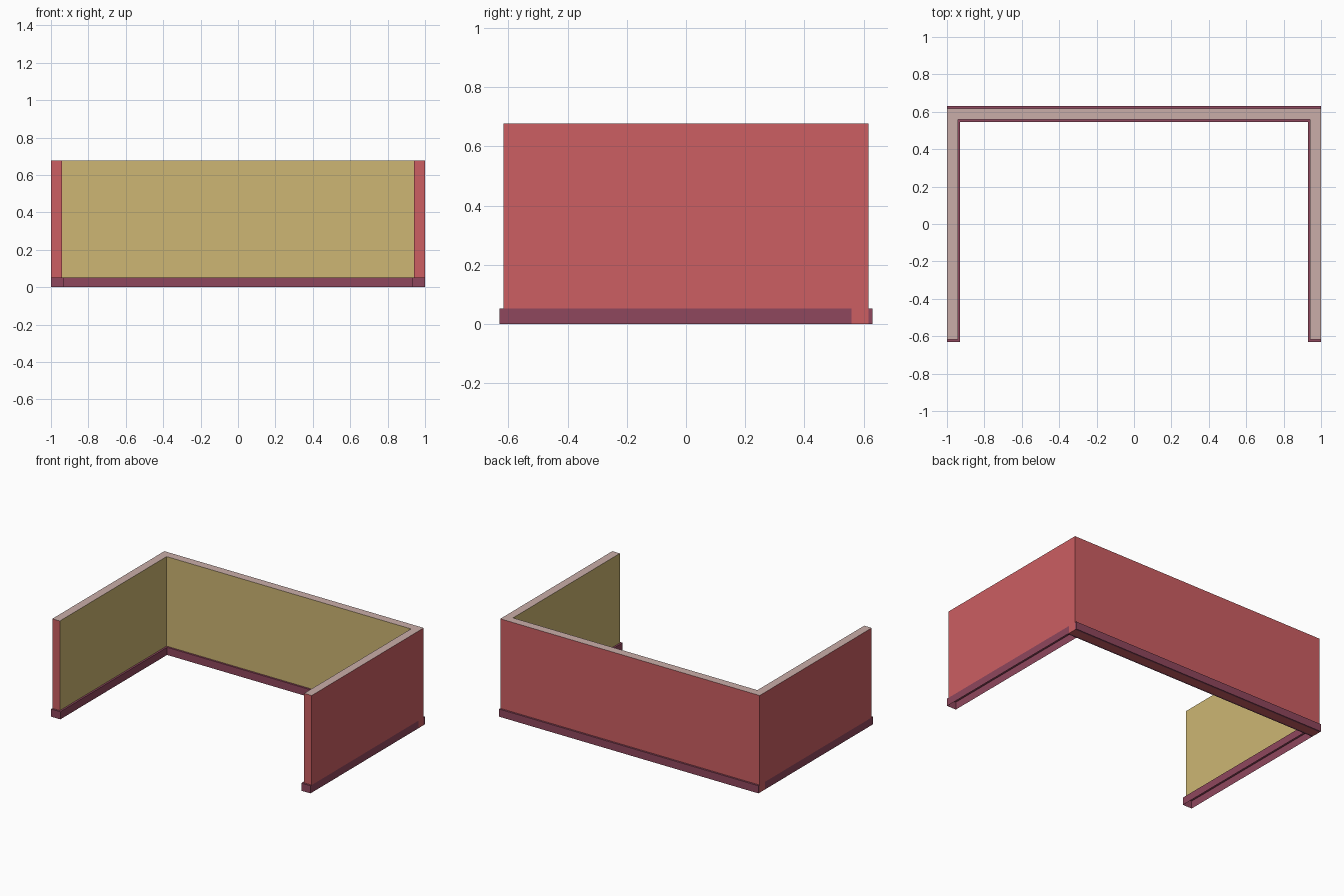
import bpy, bmesh

if "Cube" in bpy.data.objects:
    bpy.data.objects.remove(bpy.data.objects["Cube"])


def material(name, rgb):
    m = bpy.data.materials.new(name)
    lin = [(c / 255 / 12.92) if c < 11 else ((c / 255 + 0.055) / 1.055) ** 2.4 for c in rgb]
    m.diffuse_color = (*lin, 1)
    m.use_nodes = True
    m.node_tree.nodes["Principled BSDF"].inputs["Base Color"].default_value = m.diffuse_color
    return m


RED = material("red outer paint", (204, 94, 98))
YELLOW = material("yellow inner paint", (205, 182, 115))
PURPLE = material("purple baseboard", (143, 71, 93))
CAP = material("pale pink wall top", (202, 174, 169))


def box(name, lo, hi, mats, rule=None, drop=None):
    """Box between two corners; rule(normal) picks a slot, drop(normal) removes faces."""
    bm = bmesh.new()
    bmesh.ops.create_cube(bm, size=1)
    for v in bm.verts:
        v.co = [l + (c + 0.5) * (h - l) for c, l, h in zip(v.co, lo, hi)]
    bm.normal_update()
    for f in bm.faces:
        f.material_index = rule(f.normal) if rule else 0
    if drop:
        bmesh.ops.delete(bm, geom=[f for f in bm.faces if drop(f.normal)], context='FACES')
    me = bpy.data.meshes.new(name)
    bm.to_mesh(me)
    bm.free()
    for m in mats:
        me.materials.append(m)
    ob = bpy.data.objects.new(name, me)
    bpy.context.collection.objects.link(ob)
    return ob


TOP, BASE = 0.677, 0.053          # wall and baseboard heights
IN_X, IN_Y, OUT_Y = 0.942, 0.559, 0.617
LIP = 0.013                       # baseboard overhang
walls = [RED, YELLOW, CAP]

# Back wall: reaches the floor, yellow inside, pale top edge
box("back_wall", (-1, IN_Y, 0), (1, OUT_Y, TOP), walls,
    lambda n: 2 if n.z > 0.5 else 1 if n.y < -0.5 else 0)

# Baseboard strips on both faces of the back wall
box("back_baseboard_outer", (-1, OUT_Y, 0), (1, OUT_Y + LIP, BASE), [PURPLE],
    drop=lambda n: n.y < -0.5)
box("back_baseboard_inner", (-1, IN_Y - LIP, 0), (1, IN_Y, BASE), [PURPLE],
    drop=lambda n: n.y > 0.5 or abs(n.x) > 0.5)

# Side walls standing on open-bottomed baseboards
for side, s in (("left", -1), ("right", 1)):
    xs = sorted((s, s * IN_X))
    box(side + "_wall", (xs[0], -OUT_Y, BASE), (xs[1], IN_Y, TOP), walls,
        lambda n, s=s: 2 if n.z > 0.5 else 1 if n.x * s < -0.5 else 0,
        drop=lambda n: n.z < -0.5 or n.y > 0.5)
    # the back wall closes the corner
    xs = sorted((s, s * (IN_X - LIP)))
    box(side + "_baseboard", (xs[0], -OUT_Y - LIP, 0), (xs[1], IN_Y, BASE), [PURPLE],
        drop=lambda n: n.z < -0.5 or n.y > 0.5)
